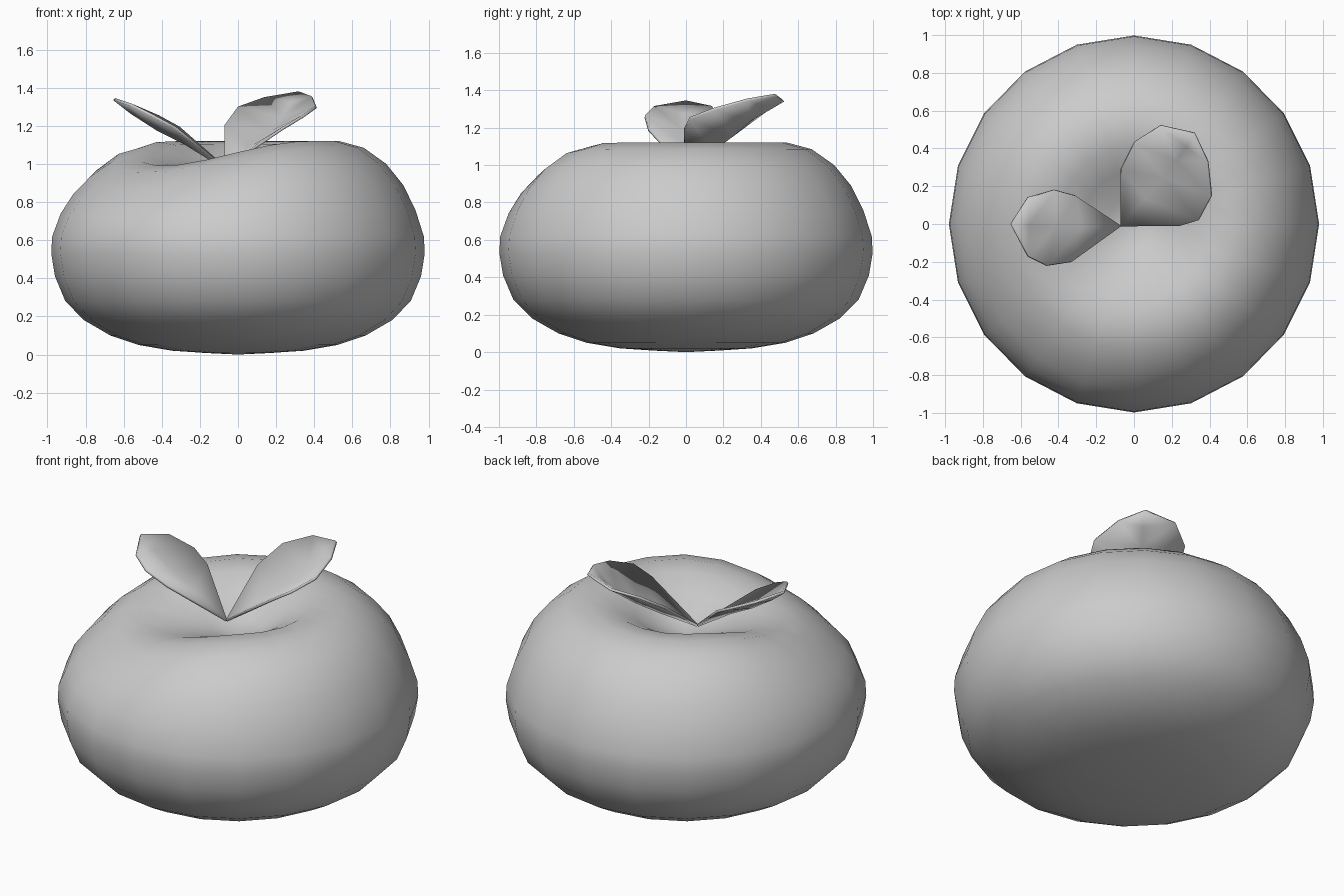
import bpy, bmesh, math

if "Cube" in bpy.data.objects:
    bpy.data.objects.remove(bpy.data.objects["Cube"])

SIDES = 20


def finish(name, bm):
    bmesh.ops.recalc_face_normals(bm, faces=bm.faces)
    for f in bm.faces:
        f.smooth = True
    mesh = bpy.data.meshes.new(name)
    bm.to_mesh(mesh)
    bm.free()
    obj = bpy.data.objects.new(name, mesh)
    bpy.context.collection.objects.link(obj)
    return obj


def step(a, b, v):
    t = min(max((v - a) / (b - a), 0), 1)
    return t * t * (3 - 2 * t)


# Fruit body: revolved profile with a dimple and a rim that sags at the front left
profile = [(0.17, 0.008), (0.35, 0.02), (0.53, 0.05), (0.68, 0.1), (0.82, 0.18),
           (0.92, 0.28), (0.975, 0.41), (0.995, 0.53), (0.99, 0.62), (0.945, 0.76),
           (0.88, 0.89), (0.79, 1.0), (0.67, 1.085), (0.54, 1.12), (0.41, 1.105),
           (0.28, 1.035), (0.14, 0.95)]
bm = bmesh.new()
rings = []
for r, z in profile:
    ring = []
    for i in range(SIDES):
        a = math.tau * i / SIDES
        sag = 0.13 * max(0, math.cos(a - math.radians(222))) ** 2
        sag *= step(0.6, 1.05, z) * step(0.1, 0.45, r)
        ring.append(bm.verts.new((0.985 * r * math.cos(a), 1.003 * r * math.sin(a), z - sag)))
    rings.append(ring)
for lo, hi in zip(rings, rings[1:]):
    for i in range(SIDES):
        j = (i + 1) % SIDES
        bm.faces.new((lo[i], lo[j], hi[j], hi[i]))
for ring, z in ((rings[0], 0), (rings[-1], 0.91)):
    pole = bm.verts.new((0, 0, z))
    for i in range(SIDES):
        bm.faces.new((pole, ring[i], ring[(i + 1) % SIDES]))
finish("fruit_body", bm)


# Leaves: cupped blades given as left edge, midrib and right edge rows
def leaf(name, base, rows, tip):
    bm = bmesh.new()
    b, t = bm.verts.new(base), bm.verts.new(tip)
    grid = [[bm.verts.new(p) for p in row] for row in rows]
    for k in range(2):
        bm.faces.new((b, grid[0][k], grid[0][k + 1]))
        bm.faces.new((t, grid[-1][k + 1], grid[-1][k]))
        for p, q in zip(grid, grid[1:]):
            bm.faces.new((p[k], q[k], q[k + 1], p[k + 1]))
    obj = finish(name, bm)
    mod = obj.modifiers.new("thickness", "SOLIDIFY")
    mod.thickness = 0.015
    mod.offset = 0


BASE = (-0.07, -0.01, 0.98)
leaf("left_leaf", BASE,
     [[(-0.31, 0.15, 1.19), (-0.28, -0.02, 1.11), (-0.33, -0.20, 1.19)],
      [(-0.42, 0.18, 1.25), (-0.42, -0.02, 1.18), (-0.46, -0.22, 1.26)],
      [(-0.56, 0.14, 1.31), (-0.56, -0.01, 1.27), (-0.56, -0.17, 1.31)]],
     (-0.65, 0, 1.34))
leaf("right_leaf", BASE,
     [[(-0.07, 0.29, 1.20), (0.06, 0.14, 1.08), (0.24, -0.01, 1.19)],
      [(0.0, 0.43, 1.295), (0.16, 0.25, 1.16), (0.34, 0.02, 1.25)],
      [(0.14, 0.52, 1.345), (0.23, 0.34, 1.24), (0.41, 0.15, 1.30)],
      [(0.23, 0.50, 1.36), (0.28, 0.41, 1.32), (0.39, 0.33, 1.35)]],
     (0.32, 0.48, 1.375))
